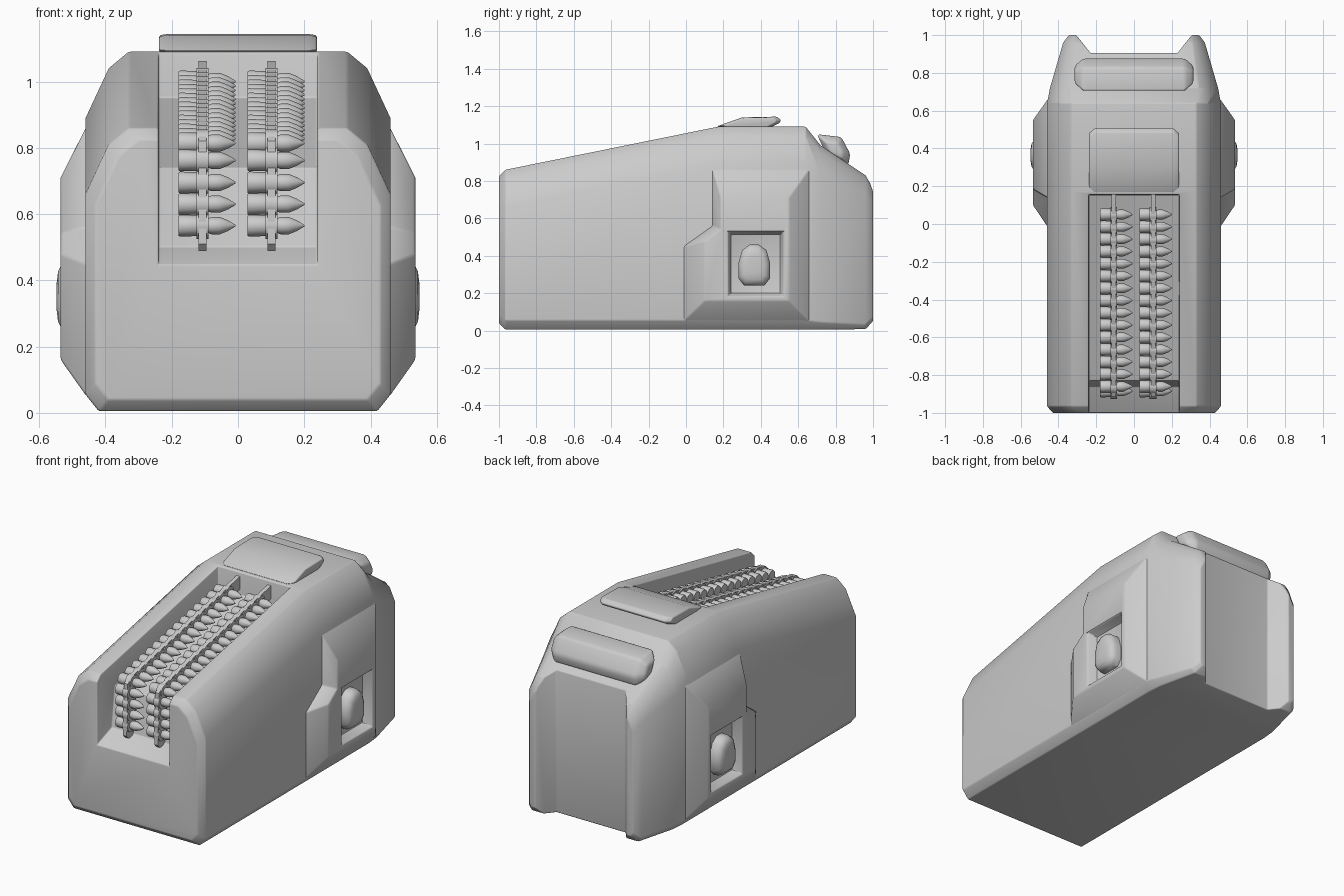
import bpy, bmesh, math

if "Cube" in bpy.data.objects:
    bpy.data.objects.remove(bpy.data.objects["Cube"])


def loft(name, rings):
    """Skin a list of equal-length rings of 3D points and cap both ends."""
    bm = bmesh.new()
    vs = [[bm.verts.new(p) for p in r] for r in rings]
    n = len(rings[0])
    for a, b in zip(vs, vs[1:]):
        for i in range(n):
            j = (i + 1) % n
            bm.faces.new((a[i], a[j], b[j], b[i]))
    bm.faces.new(vs[0])
    bm.faces.new(vs[-1])
    bmesh.ops.recalc_face_normals(bm, faces=bm.faces)
    me = bpy.data.meshes.new(name)
    bm.to_mesh(me)
    bm.free()
    ob = bpy.data.objects.new(name, me)
    bpy.context.collection.objects.link(ob)
    return ob


def side(pts, x, k=1.0):
    """Place a (y, z) outline at x, scaled by k about its centre."""
    cy = (min(p[0] for p in pts) + max(p[0] for p in pts)) / 2
    cz = (min(p[1] for p in pts) + max(p[1] for p in pts)) / 2
    return [(x, cy + (y - cy) * k, cz + (z - cz) * k) for y, z in pts]


def finish(ob, cutters=(), bevel=0.0, mirror=False, angle=35, seg=3):
    """Cut, bevel, mirror, apply everything and shade."""
    for c in cutters:
        m = ob.modifiers.new("cut", 'BOOLEAN')
        m.object, m.operation, m.solver = c, 'DIFFERENCE', 'EXACT'
    if bevel:
        m = ob.modifiers.new("bevel", 'BEVEL')
        m.width, m.segments, m.limit_method = bevel, seg, 'ANGLE'
        m.angle_limit = math.radians(30)
    if mirror:
        ob.modifiers.new("mirror", 'MIRROR')
    dg = bpy.context.evaluated_depsgraph_get()
    dg.update()
    me = bpy.data.meshes.new_from_object(ob.evaluated_get(dg))
    ob.modifiers.clear()
    ob.data = me
    for c in cutters:
        bpy.data.objects.remove(c)
    bpy.ops.object.select_all(action='DESELECT')
    ob.select_set(True)
    bpy.context.view_layer.objects.active = ob
    bpy.ops.object.shade_smooth_by_angle(angle=math.radians(angle))


# Casing: cross-sections along y (y, half width, top, bottom, chamfer scale)
def section(y, w, zt, zb, k):
    half = [(w - .04 * k, zb), (w, zb + .05 * k), (w, zt - .2 * k),
            (w - .07 * k, zt - .05 * k), (w - .13 * k, zt)]
    return [(x, y, z) for x, z in half] + [(-x, y, z) for x, z in half[::-1]]


casing = loft("casing", [section(*s) for s in (
    (-1, .43, .825, .04, 1), (-.965, .46, .86, .005, 1), (.17, .46, 1.09, .005, 1),
    (.64, .46, 1.09, .005, 1), (.72, .445, .99, .005, .8),
    (.96, .375, .83, .008, .5), (1, .345, .76, .05, .4))])
# Open feed channel on top and front, and the hollow rear panel
trough = [(-1.1, .41), (-.86, .5), (-.83, .74), (.155, .95), (.155, 1.4), (-1.1, 1.4)]
channel = loft("channel_cutter", [side(trough, -.24), side(trough, .24)])
rear = [(-.23, .905), (.23, .905), (.315, 1.012), (.4, 1.12), (-.4, 1.12), (-.315, 1.012)]
hollow = loft("rear_cutter", [[(x, y, z) for x, y in rear] for z in (-.5, 1.5)])
for c in (channel, hollow):
    c.hide_render = True
finish(casing, (channel, hollow), bevel=.022)

# Stepped side housings with a tapered pocket
base = [(-.015, .05), (.66, .05), (.66, .865), (.14, .865), (.14, .56), (-.015, .45)]
crown = [(.1, .16), (.55, .16), (.55, .71), (.185, .71), (.185, .54), (.1, .48)]
housing = loft("side_housing", [side(base, .44), side(base, .457), side(crown, .535)])
pocket = loft("pocket_cutter", [
    [(x, y, z) for y, z in ((a, c), (b, c), (b, d), (a, d))]
    for x, a, b, c, d in ((.475, .24, .505, .2, .515), (.56, .22, .527, .175, .537))])
pocket.hide_render = True
finish(housing, (pocket,), bevel=.008, mirror=True, seg=2)

# Domed button in each pocket
dome = [(.31, .242), (.42, .242), (.45, .28), (.45, .36), (.43, .43), (.39, .46),
        (.34, .46), (.3, .43), (.28, .36), (.28, .28)]
button = loft("pocket_button", [side(dome, x, k) for x, k in
                                ((.465, 1), (.51, 1), (.532, .9), (.543, .7), (.547, .4))])
finish(button, mirror=True, angle=50)


# Top hatch and rear bar: side profiles swept across x with tapered ends
def crossbar(name, prof, inner, outer, k, bevel):
    ob = loft(name, [side(prof, -outer, k), side(prof, -inner),
                     side(prof, inner), side(prof, outer, k)])
    finish(ob, bevel=bevel, angle=40)


crossbar("top_hatch", [(.165, 1.092), (.3, 1.14), (.485, 1.144), (.508, 1.125),
                       (.5, 1.11), (.45, 1.085), (.2, 1.085)], .21, .238, .85, .006)
crossbar("rear_bar", [(.7, 1.05), (.83, 1.035), (.878, .945), (.868, .885),
                      (.76, .92)], .27, .315, .55, .015)

# Cartridge positions: sloped run, then a vertical run at the front
spots = [(.05 - .065 * i, 1.0 - .0133 * i) for i in range(15)]
spots += [(-.885, z) for z in (.762, .695, .63, .565)]


def disc(x, y, z, r, n):
    return [(x, y + r * math.cos(2 * math.pi * i / n), z + r * math.sin(2 * math.pi * i / n))
            for i in range(n)]


def joined(name, parts):
    bpy.ops.object.select_all(action='DESELECT')
    for p in parts:
        p.select_set(True)
    bpy.context.view_layer.objects.active = parts[0]
    bpy.ops.object.join()
    parts[0].name = name
    finish(parts[0], angle=40)


# Cartridge lathe profile (distance along x, radius)
shell = [(0, .03), (.006, .033), (.072, .031), (.09, .022), (.1, .026),
         (.125, .026), (.15, .016), (.173, .002)]
strip = [(.16, 1.062), (-.87, .852), (-.915, .82), (-.925, .51), (-.905, .49),
         (-.875, .49), (-.855, .51), (-.85, .775), (.16, .985)]
for n, x0 in enumerate((-.18, .028), 1):
    joined(f"cartridges_{n}", [
        loft("cartridge", [disc(x0 + d, y, z, r, 12) for d, r in shell]) for y, z in spots])
    # Belt strip with a round link at each cartridge
    xc = x0 + .073
    links = [loft("belt", [side(strip, xc - .012), side(strip, xc + .012)])]
    links += [loft("link", [disc(xc + d, y, z, .041, 12) for d in (-.018, .018)])
              for y, z in spots]
    joined(f"feed_belt_{n}", links)
